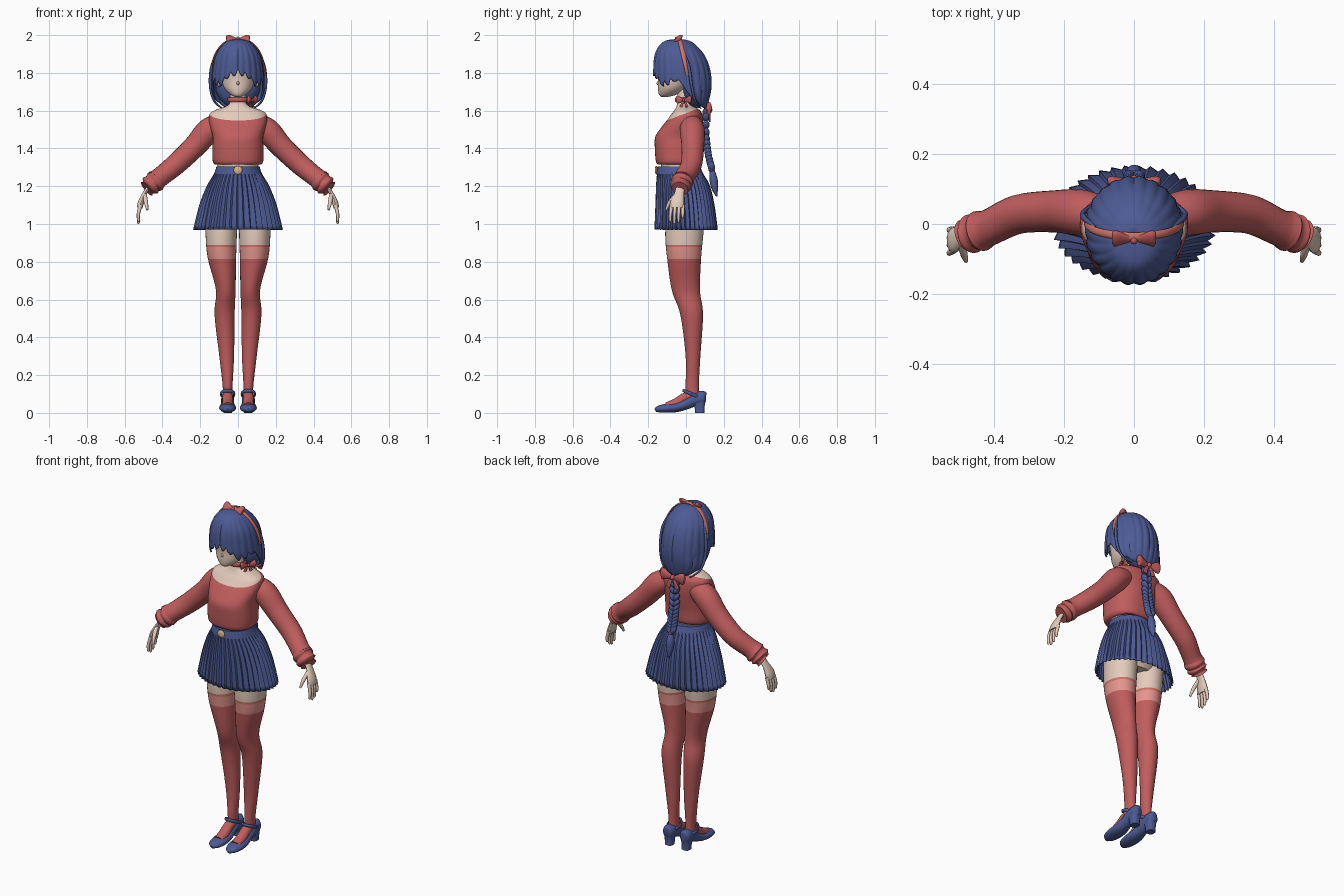
import bpy, bmesh
from math import sin, cos, pi, radians, copysign
from mathutils import Vector, Matrix

if "Cube" in bpy.data.objects:
    bpy.data.objects.remove(bpy.data.objects["Cube"])


def material(name, *rgb):
    m = bpy.data.materials.new(name)
    m.use_nodes = True
    m.diffuse_color = (*rgb, 1)
    m.node_tree.nodes["Principled BSDF"].inputs["Base Color"].default_value = (*rgb, 1)
    return m


RED = material("muted red", .53, .11, .11)
BLUE = material("denim blue", .075, .105, .3)
SKIN = material("skin", .78, .6, .5)
PINK = material("pale pink", .78, .3, .27)
CORAL = material("coral", .62, .17, .13)
TAN = material("tan", .7, .48, .28)
X, Y, Z = Vector((1, 0, 0)), Vector((0, 1, 0)), Vector((0, 0, 1))


def finish(name, bm, mat, angle=50):
    bmesh.ops.recalc_face_normals(bm, faces=bm.faces)
    me = bpy.data.meshes.new(name)
    bm.to_mesh(me)
    bm.free()
    ob = bpy.data.objects.new(name, me)
    bpy.context.collection.objects.link(ob)
    me.materials.append(mat)
    bpy.ops.object.select_all(action="DESELECT")
    ob.select_set(True)
    bpy.context.view_layer.objects.active = ob
    bpy.ops.object.shade_smooth_by_angle(angle=radians(angle))
    return ob


def spline(pts, steps):
    """Smooth path through points of any dimension."""
    out = []
    for i in range(len(pts) - 1):
        a, b, c, d = pts[max(i - 1, 0)], pts[i], pts[i + 1], pts[min(i + 2, len(pts) - 1)]
        for s in range(steps):
            t = s / steps
            out.append([q + t * (r - p) / 2 + t * t * (p - 2.5 * q + 2 * r - w / 2)
                        + t ** 3 * (1.5 * (q - r) + (w - p) / 2) for p, q, r, w in zip(a, b, c, d)])
    return out + [list(pts[-1])]


def loft(name, rings, mat, cap=True, angle=50):
    bm = bmesh.new()
    rows = [[bm.verts.new(p) for p in ring] for ring in rings]
    n = len(rows[0])
    for lo, hi in zip(rows, rows[1:]):
        for i in range(n):
            bm.faces.new((lo[i], lo[(i + 1) % n], hi[(i + 1) % n], hi[i]))
    if cap:
        bm.faces.new(rows[0])
        bm.faces.new(rows[-1])
    return finish(name, bm, mat, angle)


def power(v, p):
    return copysign(abs(v) ** (2 / p), v)


def column(name, secs, mat, n=32, steps=6, p=2, side=1, mod=None, **kw):
    """Stack of level rings: (z, centre x, front y, back y, half width)."""
    rings, path = [], spline(secs, steps)
    for k, (z, cx, front, back, rx) in enumerate(path):
        ring = []
        for i in range(n):
            a = 2 * pi * i / n
            f = mod(i, k / (len(path) - 1)) if mod else 1
            ring.append((side * (cx + rx * f * power(cos(a), p)),
                         (front + back) / 2 + (back - front) / 2 * f * power(sin(a), p), z))
        rings.append(ring)
    return loft(name, rings, mat, **kw)


def tube(name, pts, mat, ref=Y, flat=1, n=14, steps=5, side=1, M=Matrix()):
    """Rings square to a path: (x, y, z, radius along ref, other radius)."""
    path = spline([q if len(q) > 4 else (*q, q[3] * flat) for q in pts], steps)
    pos = [Vector(q[:3]) for q in path]
    rings = []
    for i, q in enumerate(path):
        t = (pos[min(i + 1, len(pos) - 1)] - pos[max(i - 1, 0)]).normalized()
        s = (ref - t * ref.dot(t)).normalized()
        u = t.cross(s)
        ring = [pos[i] + s * q[3] * cos(2 * pi * j / n) + u * q[4] * sin(2 * pi * j / n) for j in range(n)]
        rings.append([M @ Vector((v.x * side, v.y, v.z)) for v in ring])
    return loft(name, rings, mat)


def blobs(name, mats, mat):
    bm = bmesh.new()
    for m in mats:
        bmesh.ops.create_uvsphere(bm, u_segments=16, v_segments=10, radius=1, matrix=m)
    return finish(name, bm, mat)


def place(loc, size, rot=0, axis="X"):
    return Matrix.Translation(loc) @ Matrix.Rotation(radians(rot), 4, axis) @ Matrix.Diagonal((*size, 1))


def paint(ob, cuts, mats, rule):
    """Cut clean colour borders, then colour faces by rule."""
    bm = bmesh.new()
    bm.from_mesh(ob.data)
    for co, no in cuts:
        bmesh.ops.bisect_plane(bm, geom=bm.verts[:] + bm.edges[:] + bm.faces[:], plane_co=co, plane_no=no)
    for m in mats:
        ob.data.materials.append(m)
    for f in bm.faces:
        f.material_index = rule(f.calc_center_median())
    bm.to_mesh(ob.data)
    bm.free()


def bow(name, mat, loc, size, rot=Matrix(), tails=False):
    M = Matrix.Translation(loc) @ rot @ Matrix.Scale(size, 4)
    for s, word in ((1, "left"), (-1, "right")):
        tube(f"{name}_{word}_loop", [(0, 0, 0, .1), (.4, 0, .03, .28), (.85, 0, .08, .46), (1, 0, .08, .3)],
             mat, Z, .45, side=s, M=M)
        if tails:
            tube(f"{name}_{word}_tail", [(0, 0, 0, .08), (.25, .05, -.4, .15), (.4, .05, -.8, .2)],
                 mat, X, .3, side=s, M=M)
    blobs(f"{name}_knot", [M @ place((0, 0, 0), (.17, .24, .19))], mat)


# Torso: sweater with a tilted neckline, neck and midriff in skin
torso = column("sweater_and_neck", [
    (1.315, 0, -.15, .06, .122), (1.335, 0, -.16, .07, .134), (1.4, 0, -.165, .075, .135),
    (1.46, 0, -.163, .085, .134), (1.51, 0, -.132, .09, .146), (1.55, 0, -.1, .09, .154),
    (1.585, 0, -.075, .085, .148), (1.605, 0, -.06, .07, .115), (1.625, 0, -.05, .04, .06),
    (1.65, 0, -.045, .028, .043), (1.74, 0, -.045, .028, .042)], RED, n=56, p=2.4)
neck_co, neck_no = Vector((0, -.11, 1.545)), Vector((0, -.38, 1))
paint(torso, [(neck_co, neck_no)], [SKIN], lambda c: int((c - neck_co).dot(neck_no) > 0))
column("midriff", [(1.26, 0, -.13, .05, .105), (1.34, 0, -.135, .05, .11)], SKIN)
column("hips", [(.99, 0, -.08, .08, .1), (1.08, 0, -.11, .11, .165), (1.28, 0, -.12, .06, .1)], SKIN)

# Pleated skirt, waistband and buckle
PLEATS, PER = 40, 4
skirt = column("pleated_skirt", [
    (1.29, 0, -.15, .08, .116), (1.26, 0, -.153, .094, .129), (1.2, 0, -.156, .125, .163),
    (1.1, 0, -.158, .147, .2), (.97, 0, -.162, .163, .23)], BLUE, n=PLEATS * PER, steps=4,
    mod=lambda i, t: 1 + (.01 + .06 * t) * (i % PER / (PER - 1) - .5), cap=False, angle=25)
skirt.modifiers.new("cloth", "SOLIDIFY").thickness = .004
column("waistband", [(1.265, 0, -.156, .09, .126), (1.305, 0, -.149, .076, .114)], BLUE)
blobs("buckle", [place((0, -.157, 1.285), (.023, .008, .023))], TAN)

for s, word in ((1, "left_"), (-1, "right_")):
    # Sleeves with gathered cuffs
    tube(word + "sleeve", [(.09, .025, 1.53, .055), (.155, .033, 1.495, .066), (.23, .036, 1.41, .06),
         (.33, .028, 1.315, .056), (.41, -.008, 1.25, .052), (.437, -.018, 1.23, .056)],
         RED, n=24, side=s)
    tube(word + "cuff", [(.425, -.014, 1.24, .05), (.44, -.02, 1.225, .059), (.453, -.024, 1.215, .05),
         (.465, -.028, 1.203, .056), (.477, -.03, 1.192, .04), (.483, -.032, 1.187, .046)],
         RED, n=24, side=s)
    # Hands
    tube(word + "palm", [(.465, -.028, 1.21, .022), (.495, -.036, 1.16, .026), (.513, -.046, 1.115, .037),
         (.521, -.047, 1.085, .034)], SKIN, Y, .45, side=s)
    for k, (finger, tip) in enumerate((("index", 1.012), ("middle", 1), ("ring", 1.008), ("little", 1.03))):
        y = -.076 + .02 * k
        tube(f"{word}{finger}_finger", [(.516, y, 1.1, .01), (.527, y * 1.08, 1.055, .009),
             (.527, y * 1.1, tip + .008, .007), (.526, y * 1.1, tip, .003)], SKIN, n=8, side=s)
    tube(word + "thumb", [(.495, -.05, 1.155, .012), (.487, -.085, 1.115, .011), (.48, -.106, 1.075, .006)],
         SKIN, n=8, side=s)

    # Legs: stockings with a pale band
    leg = column(word + "leg", [
        (1.1, .09, -.1, .1, .085), (.95, .089, -.11, .092, .083), (.82, .085, -.1, .08, .075),
        (.65, .065, -.075, .074, .052), (.52, .071, -.03, .09, .053), (.3, .06, -.002, .076, .039),
        (.14, .055, -.002, .068, .026), (.06, .055, 0, .075, .027)], RED, steps=8, side=s)
    bands = (.815, .877, .89)
    paint(leg, [((0, 0, z), Z) for z in bands], [PINK, CORAL, SKIN], lambda c: sum(c.z > z for z in bands))
    tube(word + "foot", [(.055, .05, .09, .028), (.055, 0, .085, .028), (.055, -.05, .052, .03),
         (.055, -.1, .03, .03)], RED, X, .9, side=s)

    # Heeled strap shoes
    tube(word + "shoe", [(.055, -.163, .013, .01, .008), (.055, -.145, .02, .032, .018),
         (.055, -.1, .025, .044, .024), (.055, -.05, .03, .043, .026), (.055, 0, .048, .035, .03),
         (.055, .05, .073, .034, .036), (.055, .092, .08, .03, .036), (.055, .106, .08, .014, .026)],
         BLUE, X, n=20, side=s)
    column(word + "heel", [(0, .055, .048, .098, .023), (.03, .055, .045, .098, .024),
           (.07, .055, .03, .104, .03)], BLUE, n=20, p=3, side=s)
    tube(word + "shoe_strap", [(.055 + .036 * cos(a), .03 + .044 * sin(a), .1 - .018 * sin(a), .009, .005)
         for a in [k * pi / 8 for k in range(17)]], BLUE, Z, n=8, steps=2, side=s)

    # Ears and loose strands by the face
    blobs(word + "ear", [place((s * .1, -.005, 1.755), (.014, .02, .03))], SKIN)
    tube(word + "loose_strand", [(.11, -.01, 1.91, .005), (.14, .015, 1.83, .008), (.146, .03, 1.73, .008),
         (.125, .05, 1.65, .006), (.08, .08, 1.61, .003)], BLUE, n=8, side=s)

# Head
column("head", [(1.672, 0, -.13, -.1, .014), (1.685, 0, -.143, -.05, .04), (1.715, 0, -.148, 0, .07),
       (1.76, 0, -.148, .04, .088), (1.82, 0, -.15, .06, .1), (1.9, 0, -.13, .06, .09),
       (1.94, 0, -.08, .03, .05)], SKIN)
blobs("nose", [place((0, -.147, 1.745), (.007, .009, .01))], SKIN)

# Hair shell: each column runs from the crown to its own hem
PROFILE = spline([(1.98, -.045, -.035, .005), (1.97, -.11, .02, .055), (1.94, -.145, .06, .09),
                  (1.89, -.166, .1, .12), (1.82, -.172, .126, .134), (1.74, -.165, .135, .138),
                  (1.67, -.1, .125, .13), (1.6, -.02, .105, .075)], 8)
HEM = [(0, 1.82), (25, 1.8), (42, 1.755), (60, 1.765), (75, 1.785), (88, 1.74), (100, 1.66),
       (130, 1.62), (180, 1.6)]


def lookup(table, x):
    for a, b in zip(table, table[1:]):
        if min(a[0], b[0]) <= x <= max(a[0], b[0]):
            t = (x - a[0]) / (b[0] - a[0])
            return [p + t * (q - p) for p, q in zip(a, b)]
    return table[-1]


COLS, ROWS, LOCKS = 168, 22, 11
rings = []
for r in range(ROWS + 1):
    ring, t = [], r / ROWS
    for c in range(COLS):
        a = 2 * pi * c / COLS - pi
        lock = abs(sin(a * LOCKS))
        hem = lookup(HEM, abs(a) * 180 / pi)[1] - (.03 * lock if abs(a) < 1.4 else 0)
        z, front, back, rx = lookup(PROFILE, 1.98 - (1.98 - hem) * t ** 1.5)
        f = 1 + .035 * (lock - .5) * min(1, 2 * t)
        ring.append((sin(a) * rx * f, (front + back) / 2 - cos(a) * f * (back - front) / 2, z))
    rings.append(ring)
hair = loft("hair", rings, BLUE, cap=False, angle=35)
hair.modifiers.new("thickness", "SOLIDIFY").thickness = .008
blobs("hair_back", [place((0, .05, 1.745), (.122, .072, .135))], BLUE)

# Braid of paired lobes with a loose tail
lobes = []
for z, y in spline([(1.59, .105), (1.45, .108), (1.36, .12), (1.3, .135)], 4):
    for s in (1, -1):
        lobes.append(place((s * .013, y, z), (.014, .019, .027), s * 32, "Y"))
blobs("braid", lobes, BLUE)
tube("braid_tail", [(0, .136, 1.29, .012), (0, .145, 1.24, .022), (0, .152, 1.19, .018), (0, .163, 1.145, .003)],
     BLUE, X)
blobs("braid_tie", [place((0, .136, 1.285), (.018, .018, .01))], RED)

# Headband, ribbons and choker
tube("headband", [(.139 * sin(a), .005 - .04 * cos(a), 1.812 + .172 * cos(a), .011, .005)
     for a in [radians(k * 14) for k in range(-7, 8)]], CORAL, Y, n=10)
bow("head_bow", RED, (0, -.045, 1.978), .062, Matrix.Rotation(radians(-50), 4, "X"))
bow("braid_bow", RED, (0, .122, 1.605), .075, tails=True)
tube("choker", [(.05 * cos(a), -.008 + .044 * sin(a), 1.658, .013, .007)
     for a in [k * pi / 10 for k in range(21)]], RED, Z, n=10, steps=2)
bow("choker_bow", RED, (.075, -.012, 1.655), .045, Matrix.Rotation(radians(60), 4, "Z"), tails=True)
